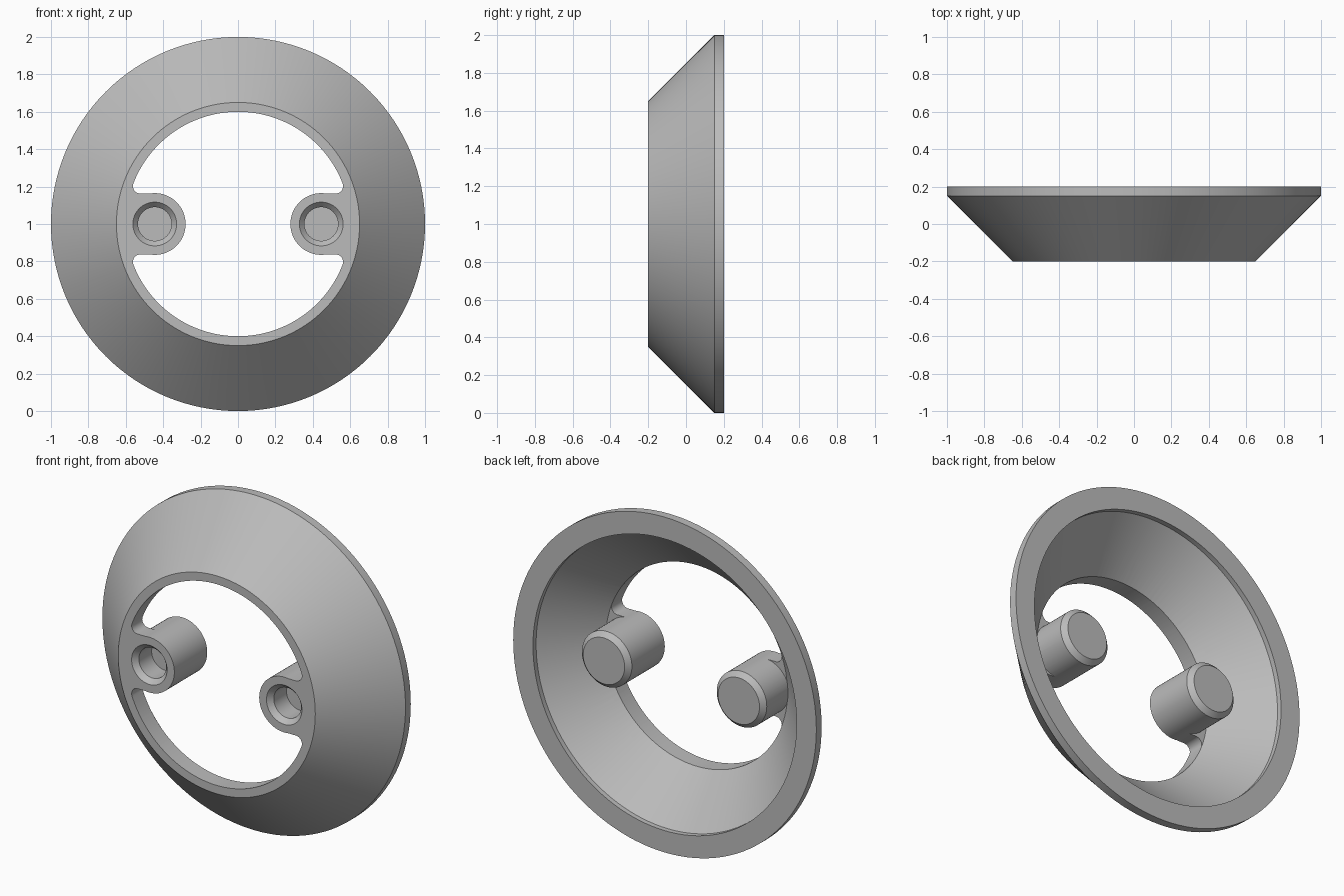
import bpy
import bmesh
from math import atan2, cos, pi, radians, sin, sqrt
from mathutils import Matrix, Vector

if "Cube" in bpy.data.objects:
    bpy.data.objects.remove(bpy.data.objects["Cube"])

FRONT, BACK = -0.2, 0.2
HOLE_R = 0.6
BOSS_X, BOSS_R = 0.445, 0.165
FILLET = 0.04

grey = bpy.data.materials.new("plain grey")
grey.use_nodes = True
grey.diffuse_color = (0.5, 0.5, 0.5, 1)
grey.node_tree.nodes["Principled BSDF"].inputs["Base Color"].default_value = (0.5, 0.5, 0.5, 1)


def finish(bm, name):
    """Turn a bmesh into a grey object."""
    bmesh.ops.remove_doubles(bm, verts=bm.verts, dist=1e-5)
    bmesh.ops.recalc_face_normals(bm, faces=bm.faces)
    mesh = bpy.data.meshes.new(name)
    bm.to_mesh(mesh)
    bm.free()
    mesh.materials.append(grey)
    obj = bpy.data.objects.new(name, mesh)
    bpy.context.collection.objects.link(obj)
    return obj


def lathe(name, profile, x=0, steps=64):
    """Revolve (radius, y) points around a front-to-back axis at height 1."""
    bm = bmesh.new()
    verts = [bm.verts.new((r, y, 0)) for r, y in profile]
    edges = [bm.edges.new(pair) for pair in zip(verts, verts[1:])]
    bmesh.ops.spin(bm, geom=verts + edges, cent=(0, 0, 0), axis=(0, 1, 0),
                   angle=2 * pi, steps=steps, use_merge=False)
    bmesh.ops.transform(bm, matrix=Matrix.Translation((x, 0, 1)), verts=bm.verts)
    return finish(bm, name)


def arc(cx, cz, r, start, end, n):
    return [(cx + r * cos(start + (end - start) * i / n),
             cz + r * sin(start + (end - start) * i / n)) for i in range(n + 1)]


def combine(target, tool, operation):
    """Apply a boolean and discard its tool."""
    mod = target.modifiers.new(operation.lower(), "BOOLEAN")
    mod.operation = operation
    mod.solver = "EXACT"
    mod.object = tool
    bpy.ops.object.select_all(action="DESELECT")
    bpy.context.view_layer.objects.active = target
    target.select_set(True)
    bpy.ops.object.modifier_apply(modifier=mod.name)
    bpy.data.objects.remove(tool)


# Conical ring with a recessed back and a closed front
ring = lathe("bezel_ring", [(0, FRONT), (0.65, FRONT), (1, 0.15), (1, BACK), (0.87, BACK),
                            (0.87, 0.17), (HOLE_R, -0.1), (0, -0.1)], steps=128)

# Opening outline: one quarter, mirrored up-down and left-right
web = BOSS_R - 0.002
fz = web + FILLET
fx = sqrt((HOLE_R - FILLET) ** 2 - fz ** 2)
turn = atan2(fz, fx)
quarter = (arc(0, 0, HOLE_R, pi / 2, turn, 28)
           + arc(fx, fz, FILLET, turn, -pi / 2, 10)
           + arc(BOSS_X, 0, web, pi / 2, pi, 14))
half = quarter + [(x, -z) for x, z in reversed(quarter[:-1])]
outline = half + [(-x, z) for x, z in reversed(half[1:-1])]

bm = bmesh.new()
face = bm.faces.new([bm.verts.new((x, -0.4, z + 1)) for x, z in outline])
side = bmesh.ops.extrude_face_region(bm, geom=[face])["geom"]
bmesh.ops.translate(bm, vec=Vector((0, 0.8, 0)),
                    verts=[v for v in side if isinstance(v, bmesh.types.BMVert)])
combine(ring, finish(bm, "opening_cutter"), "DIFFERENCE")

# Chamfered bosses with countersunk blind holes
for s in (-1, 1):
    boss = lathe("boss", [(0, FRONT), (BOSS_R, FRONT), (BOSS_R, 0.11),
                          (BOSS_R - 0.028, 0.138), (0, 0.138)], x=s * BOSS_X)
    combine(ring, boss, "UNION")
    hole = lathe("hole_cutter", [(0, -0.3), (0.117, -0.3), (0.117, FRONT), (0.09, -0.17),
                                 (0.09, -0.05), (0, -0.05)], x=s * BOSS_X)
    combine(ring, hole, "DIFFERENCE")

# Smooth curved walls, crisp edges
bpy.ops.object.select_all(action="DESELECT")
ring.select_set(True)
bpy.context.view_layer.objects.active = ring
bpy.ops.object.shade_smooth_by_angle(angle=radians(30))
